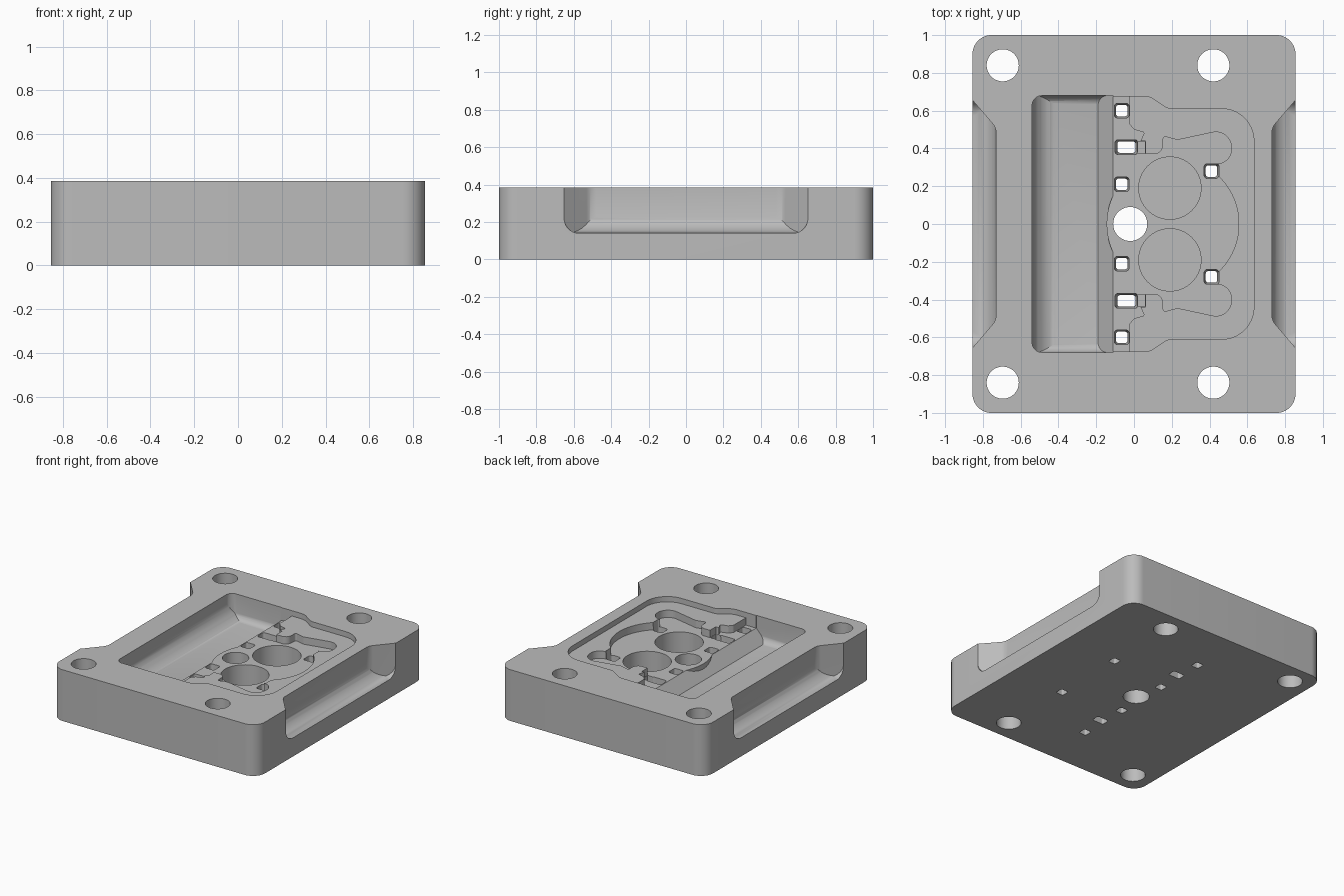
import bpy, bmesh, math
from mathutils import Vector

cube = bpy.data.objects.get("Cube")
if cube:
    bpy.data.objects.remove(cube, do_unlink=True)

TOP, DEEP, SHELF, SEAT = 0.385, 0.20, 0.345, 0.29
HIGH = 0.6


def outline(corners, steps=9):
    """Polygon from (a, b, radius) corners, each rounded by its radius."""
    pts = []
    for i, (x, y, r) in enumerate(corners):
        p = Vector((x, y))
        if r == 0:
            pts.append(p)
            continue
        nxt = corners[(i + 1) % len(corners)]
        u = (Vector(corners[i - 1][:2]) - p).normalized()
        v = (Vector(nxt[:2]) - p).normalized()
        half = u.angle(v) / 2
        c = p + (u + v).normalized() * (r / math.sin(half))
        reach = r / math.tan(half)
        a, b = p + u * reach - c, p + v * reach - c
        pts += [c + a.lerp(b, k / steps).normalized() * r for k in range(steps + 1)]
    return pts


def rect(cx, cy, w, h, r):
    return outline([(cx + sx * w, cy + sy * h, r)
                    for sx, sy in ((-1, -1), (1, -1), (1, 1), (-1, 1))])


def arc(cx, cy, r, start=0, end=360, n=64):
    return [Vector((cx + r * math.cos(t), cy + r * math.sin(t)))
            for t in (math.radians(start + (end - start) * k / n) for k in range(n))]


def prism(name, pts, lo, hi, axis="z", taper=1.0):
    """Extrude an outline along an axis; taper scales the low end."""
    place = {"z": lambda a, b, t: (a, b, t),
             "y": lambda a, b, t: (a, t, b),
             "x": lambda a, b, t: (t, a, b)}[axis]
    mid = sum(pts, Vector((0, 0))) / len(pts)
    bm = bmesh.new()
    low = [bm.verts.new(place(*(mid + (p - mid) * taper), lo)) for p in pts]
    top = [bm.verts.new(place(*p, hi)) for p in pts]
    bm.faces.new(low)
    bm.faces.new(top)
    for i in range(len(pts)):
        bm.faces.new((low[i - 1], low[i], top[i], top[i - 1]))
    bmesh.ops.recalc_face_normals(bm, faces=bm.faces)
    mesh = bpy.data.meshes.new(name)
    bm.to_mesh(mesh)
    bm.free()
    ob = bpy.data.objects.new(name, mesh)
    bpy.context.collection.objects.link(ob)
    return ob


def combine(target, tool, operation="DIFFERENCE"):
    mod = target.modifiers.new("cut", "BOOLEAN")
    mod.operation, mod.solver, mod.object = operation, "EXACT", tool
    bpy.context.view_layer.objects.active = target
    bpy.ops.object.modifier_apply(modifier=mod.name)
    bpy.data.objects.remove(tool, do_unlink=True)


def mirrored(half):
    return half + [Vector((p.x, -p.y)) for p in reversed(half)]


# Block with rounded upright corners
body = prism("mounting_block", rect(0, 0, 0.855, 1, 0.1), 0, TOP)
grey = bpy.data.materials.new("plain_grey")
grey.use_nodes = True
colour = (0.5, 0.5, 0.5, 1)
grey.diffuse_color = colour
grey.node_tree.nodes["Principled BSDF"].inputs["Base Color"].default_value = colour
body.data.materials.append(grey)

# Scooped grip notches in both long sides
for s in (-1, 1):
    notch = prism("notch", outline([(s * 0.73, -0.51, 0.08), (s * 0.73, 0.51, 0.08),
                                    (s * 0.95, 0.765, 0), (s * 0.95, -0.765, 0)]), 0.05, 0.5)
    combine(notch, prism("scoop", outline([(s * 0.725, HIGH, 0), (s * 0.725, 0.14, 0.12),
                                           (s, 0.14, 0), (s, HIGH, 0)]), -0.9, 0.9, "y"),
            "INTERSECT")
    combine(notch, prism("ends", outline([(-0.652, HIGH, 0), (-0.652, 0.14, 0.08),
                                          (0.652, 0.14, 0.08), (0.652, HIGH, 0)]),
                         -1.2, 1.2, "x"), "INTERSECT")
    combine(body, notch)

# Deep pocket: curved left wall, rounded ends, ramp up to the seat on the right
pocket = prism("pocket", outline([(-0.54, HIGH, 0), (-0.54, DEEP, 0.13), (-0.19, DEEP, 0),
                                  (-0.11, SEAT, 0), (-0.11, HIGH, 0)]), -0.8, 0.8, "y")
combine(pocket, prism("pocket_ends", outline([(-0.68, 0.7, 0), (-0.68, DEEP - 0.001, 0.055),
                                              (0.68, DEEP - 0.001, 0.055), (0.68, 0.7, 0)]),
                      -0.9, 0.9, "x"), "INTERSECT")
combine(pocket, prism("pocket_plan", rect(-0.19, 0, 0.349, 0.679, 0.05), 0, 0.5), "INTERSECT")
# The round seat juts out over the ramp
combine(pocket, prism("round_boss", arc(0.205, 0, 0.35), 0.05, SEAT + 0.03))
combine(body, pocket)

# Shallow shelf
shelf = outline([(-0.3, 0, 0), (-0.3, 0.676, 0), (0.08, 0.676, 0.1), (0.18, 0.61, 0.06),
                 (0.635, 0.61, 0.17), (0.635, 0, 0)])[1:-1]
combine(body, prism("shelf", mirrored(shelf), SHELF, 0.5))

# Seat recess: straight strip, lobes and a round middle
lobe = outline([(-0.2, 0.676, 0), (-0.025, 0.676, 0), (-0.025, 0.53, 0.02), (0, 0.5, 0.02),
                (0.055, 0.485, 0.008), (0.035, 0.44, 0), (0.06, 0.44, 0), (0.06, 0.37, 0),
                (0.15, 0.37, 0.045), (0.155, 0.465, 0.012), (0.23, 0.445, 0.04),
                (0.51, 0.505, 0.08), (0.52, 0.32, 0.075), (0.44, 0.32, 0)])
lobe += arc(0.205, 0, 0.35, 47, 0, 16)
combine(body, prism("seat", mirrored(lobe), SEAT, 0.5))

# Round wells and round through holes
for s in (-1, 1):
    combine(body, prism("well", arc(0.19, s * 0.19, 0.165), 0.1, 0.5))
    combine(body, prism("side_step", rect(0.029, s * 0.405, 0.029, 0.033, 0), 0.24, 0.34))
    for x in (-0.695, 0.42):
        combine(body, prism("bolt_hole", arc(x, s * 0.84, 0.085), -0.1, 0.5))
combine(body, prism("centre_hole", arc(-0.02, 0, 0.09), -0.1, 0.5))

# Small tapered pin slots
for x, y, w in ((-0.065, 0.6, 0.042), (-0.065, 0.21, 0.042),
                (-0.04, 0.407, 0.066), (0.41, 0.28, 0.042)):
    for s in (-1, 1):
        combine(body, prism("pin_slot", rect(x, s * y, w, 0.042, 0.018), -0.1, 0.4, taper=0.65))

# Smooth the curves, keep the edges crisp
bpy.ops.object.select_all(action="DESELECT")
body.select_set(True)
bpy.context.view_layer.objects.active = body
bpy.ops.object.shade_smooth_by_angle(angle=math.radians(30))
